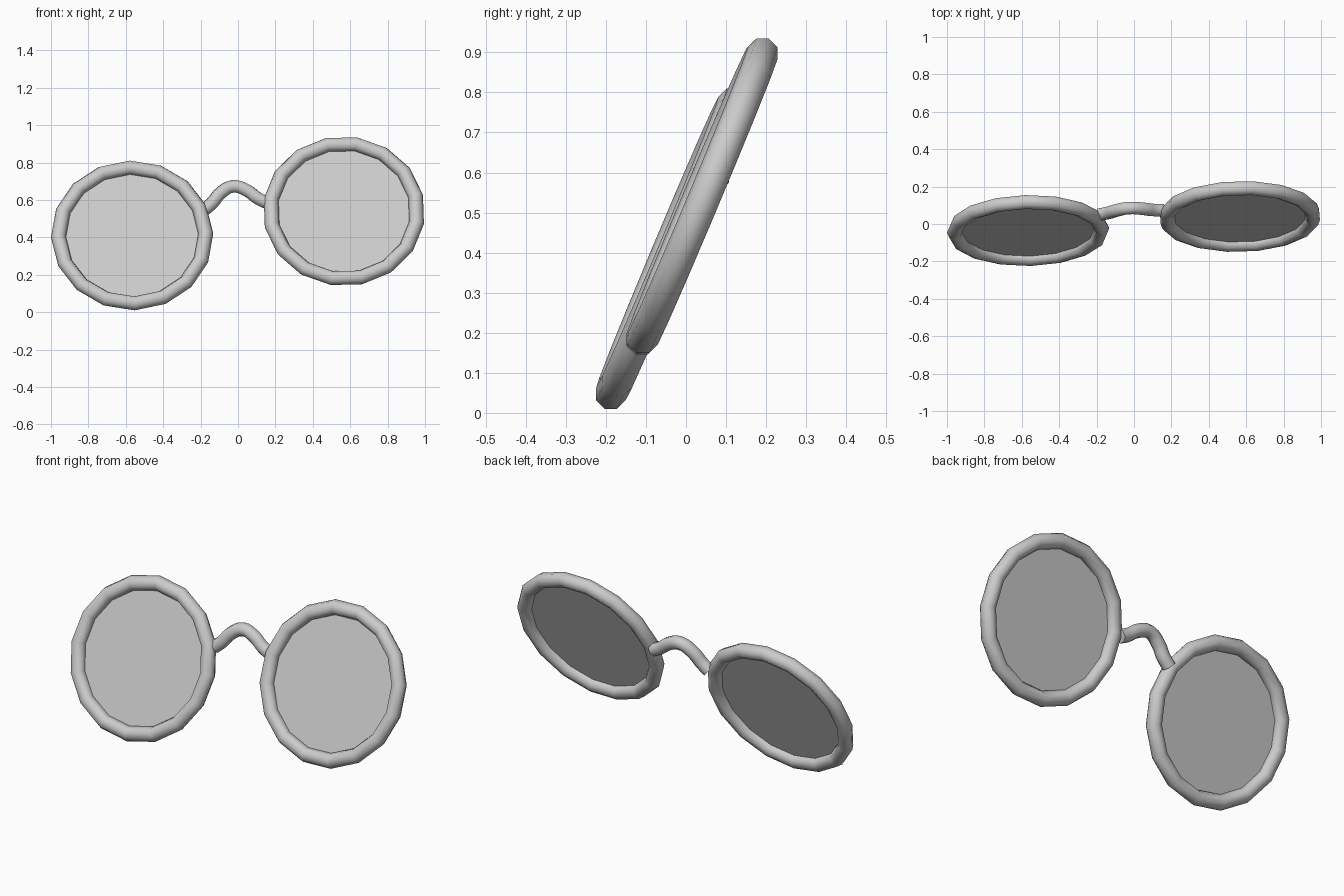
import bpy, math
from mathutils import Vector, Matrix

cube = bpy.data.objects.get("Cube")
if cube:
    bpy.data.objects.remove(cube)

RING, TUBE, SIDES, HALF = 0.394, 0.04, 16, 0.571


def material(name, colour):
    m = bpy.data.materials.new(name)
    m.use_nodes = True
    m.diffuse_color = colour
    m.node_tree.nodes["Principled BSDF"].inputs["Base Color"].default_value = colour
    return m


frame_grey = material("frame grey", (0.6, 0.6, 0.6, 1))
lens_grey = material("lens grey", (0.6, 0.6, 0.6, 1))

# Pose of the whole pair: leaning back and tipped to one side
u = Vector((1.133, 0.075, 0.13)).normalized()
lean = math.radians(22.8)
up = Vector((0, math.sin(lean), math.cos(lean)))
v = (up - u * up.dot(u)).normalized()
n = u.cross(v)
pose = Matrix((u, v, n)).transposed().to_4x4()
pose.translation = (0, 0.0025, 0.475)


def finish(obj, name, mat, local):
    obj.name = name
    obj.data.materials.append(mat)
    obj.matrix_world = pose @ local


for side, label in ((-1, "right"), (1, "left")):
    # Vertex positions mirror between the two rims
    spin = math.radians(90 + side * 5.625)
    local = Matrix.Translation((side * HALF, 0, 0)) @ Matrix.Rotation(spin, 4, "Z")

    # Rim
    bpy.ops.mesh.primitive_torus_add(major_segments=SIDES, minor_segments=8,
                                     major_radius=RING, minor_radius=TUBE)
    rim = bpy.context.object
    bpy.ops.object.shade_smooth()
    finish(rim, label + "_rim", frame_grey, local)

    # Lens
    bpy.ops.mesh.primitive_circle_add(vertices=SIDES, radius=RING - 0.02, fill_type="NGON")
    finish(bpy.context.object, label + "_lens", lens_grey, local)

# Nose bridge: a bell-shaped tube, its ends bent slightly backward
half = [(0.168, 0.108, -0.02), (0.12, 0.14, -0.012), (0.075, 0.183, -0.004)]
path = half + [(0, 0.216, 0)] + [(-x, y, z) for x, y, z in reversed(half)]
curve = bpy.data.curves.new("bridge", "CURVE")
curve.dimensions = "3D"
curve.bevel_depth = 0.036
curve.bevel_resolution = 2
curve.use_fill_caps = True
curve.resolution_u = 4
spline = curve.splines.new("BEZIER")
spline.bezier_points.add(len(path) - 1)
for point, co in zip(spline.bezier_points, path):
    point.co = co
    point.handle_left_type = point.handle_right_type = "AUTO"
bridge = bpy.data.objects.new("bridge", curve)
bpy.context.collection.objects.link(bridge)
finish(bridge, "nose_bridge", frame_grey, Matrix())
